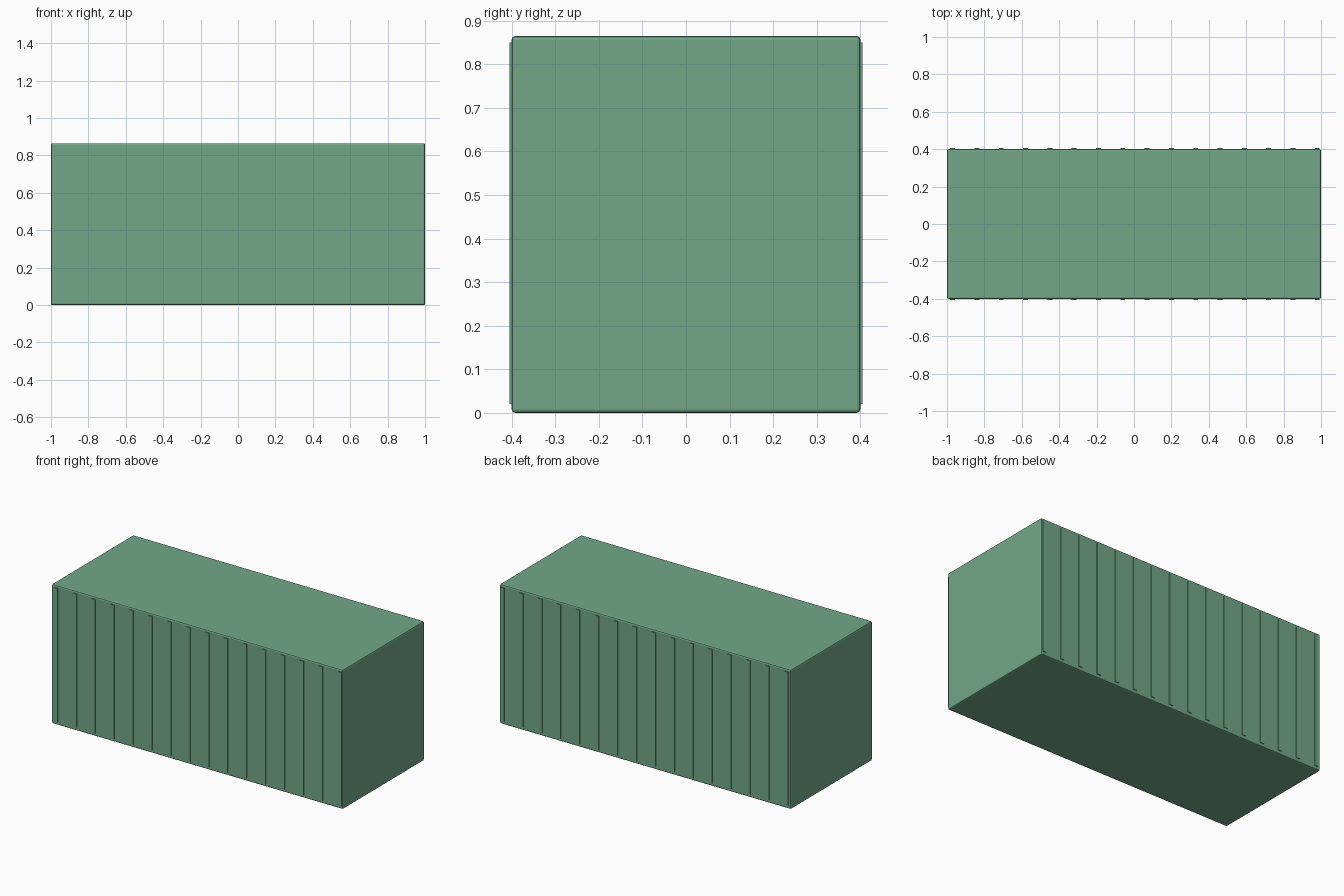
import bpy

if "Cube" in bpy.data.objects:
    bpy.data.objects.remove(bpy.data.objects["Cube"])

green = bpy.data.materials.new("container_green")
green.diffuse_color = (0.17, 0.39, 0.25, 1)
green.use_nodes = True
green.node_tree.nodes["Principled BSDF"].inputs["Base Color"].default_value = green.diffuse_color


def box(name, x, y, z, bevel=0.0):
    """Box spanning the given (min, max) ranges, with an optional rounded edge."""
    bpy.ops.mesh.primitive_cube_add(size=1, location=[sum(r) / 2 for r in (x, y, z)])
    ob = bpy.context.object
    ob.name = name
    ob.scale = [r[1] - r[0] for r in (x, y, z)]
    bpy.ops.object.transform_apply(location=False, rotation=False, scale=True)
    ob.data.materials.append(green)
    if bevel:
        mod = ob.modifiers.new("edge_bevel", 'BEVEL')
        mod.width = bevel
        mod.segments = 2
    return ob


# Main container shell
box("container_body", (-1, 1), (-0.4, 0.4), (0, 0.865), bevel=0.008)

# Sixteen thin vertical ribs along each long side
for side, sign in (("front", -1), ("back", 1)):
    for i in range(16):
        x = -0.97 + 0.13 * i
        y = sorted((sign * 0.395, sign * 0.405))
        box(f"{side}_rib_{i + 1}", (x - 0.013, x + 0.013), y, (0.02, 0.85))
